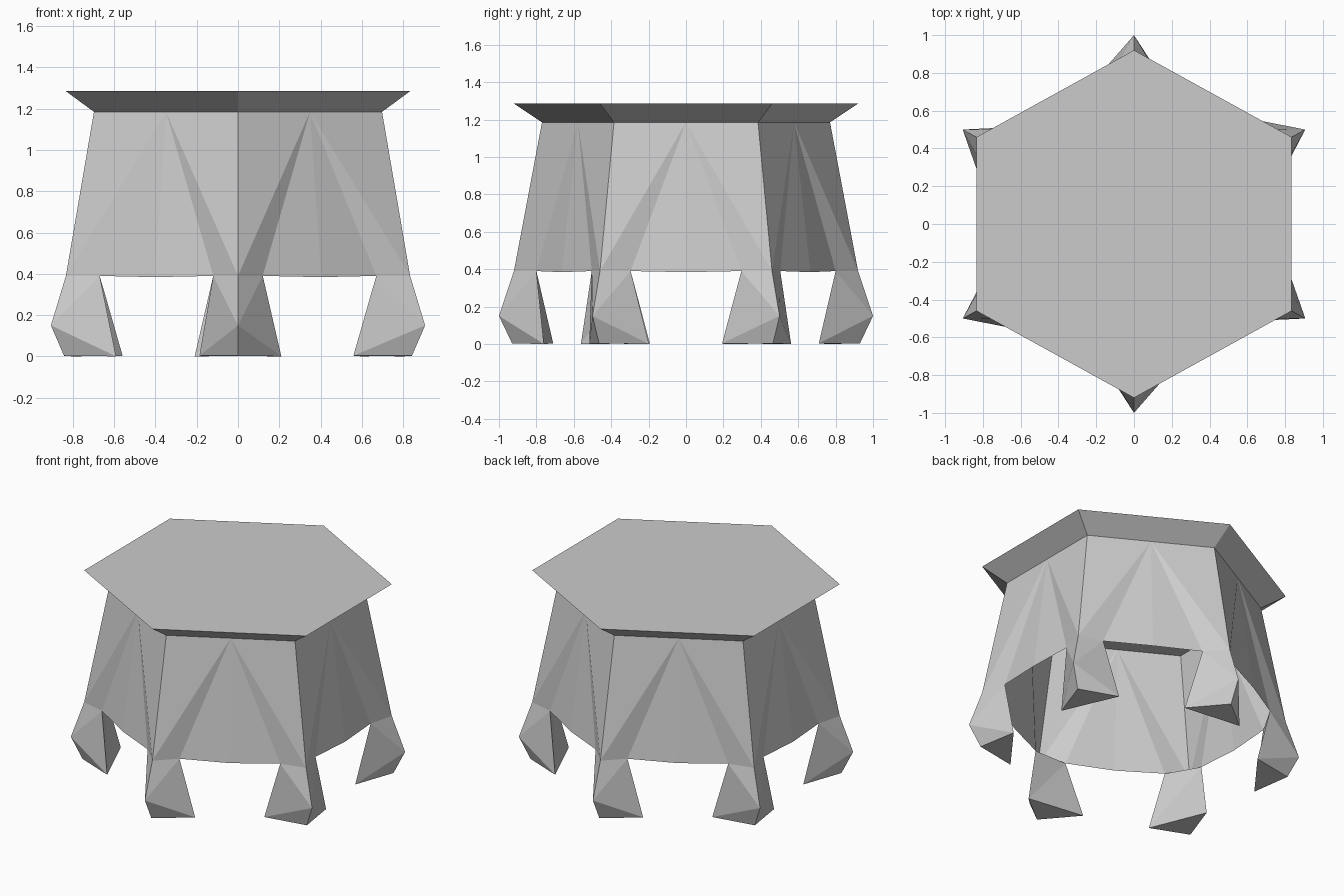
import bpy, bmesh, math
from mathutils import Vector

if "Cube" in bpy.data.objects:
    bpy.data.objects.remove(bpy.data.objects["Cube"])

STRETCH = 1.047                      # hexagon is slightly wide in x
ANGLES = [math.radians(30 + 60 * i) for i in range(6)]


def corner(i, r, z, back=0.0, side=0.0):
    """Point at hexagon corner i, moved inward by back and sideways by side."""
    a = ANGLES[i % 6]
    c, s = math.cos(a), math.sin(a)
    return Vector((r * c * STRETCH - back * c - side * s,
                   r * s - back * s + side * c, z))


def make(name, faces):
    """Object from faces given as point lists; shared points are welded."""
    bm = bmesh.new()
    for f in faces:
        bm.faces.new([bm.verts.new(p) for p in f])
    bmesh.ops.remove_doubles(bm, verts=bm.verts, dist=1e-5)
    bmesh.ops.recalc_face_normals(bm, faces=bm.faces)
    me = bpy.data.meshes.new(name)
    bm.to_mesh(me)
    bm.free()
    ob = bpy.data.objects.new(name, me)
    bpy.context.collection.objects.link(ob)
    return ob


TOP, RIM, HEM = 1.285, 1.185, 0.39

# Flared table top
upper = [corner(i, 0.92, TOP) for i in range(6)]
lower = [corner(i, 0.77, RIM) for i in range(6)]
make("table_top", [upper, lower[::-1]] +
     [[lower[i], lower[(i + 1) % 6], upper[(i + 1) % 6], upper[i]] for i in range(6)])

# Thin apron: each side is a fan from the middle of its top edge
faces = []
for i in range(6):
    j = i + 1
    c0, c1 = corner(i, 0.77, RIM), corner(j, 0.77, RIM)
    mid = (c0 + c1) / 2
    e0 = corner(i, 0.92, HEM, 0.12, 0.12)
    e1 = corner(j, 0.92, HEM, 0.12, -0.12)
    low = (e0 + e1) / 2
    low = Vector((low.x * 1.02, low.y * 1.02, HEM - 0.006))
    fan = [c0, corner(i, 0.92, HEM), e0, low, e1, corner(j, 0.92, HEM), c1]
    faces += [[mid, p, q] for p, q in zip(fan, fan[1:])]
make("apron", faces)

# Corner legs: wedge with a pointed knee and a slightly twisted triangular foot
for i in range(6):
    t0 = corner(i, 0.92, HEM)
    knee = corner(i, 1.0, 0.15)
    b0 = corner(i, 0.93, 0.003)
    t = [corner(i, 0.92, HEM, 0.12, s * 0.12) for s in (-1, 1)]
    b = [corner(i, 0.93, 0.003, 0.22, -0.187), corner(i, 0.93, 0.0, 0.17, 0.21)]
    faces = [[b0, b[0], b[1]], [t[0], t[1], b[1]], [t[0], b[1], b[0]]]
    for k in (0, 1):
        faces += [[t0, t[k], knee], [t[k], b[k], knee], [knee, b[k], b0]]
    make(f"leg_{i + 1}", faces)
